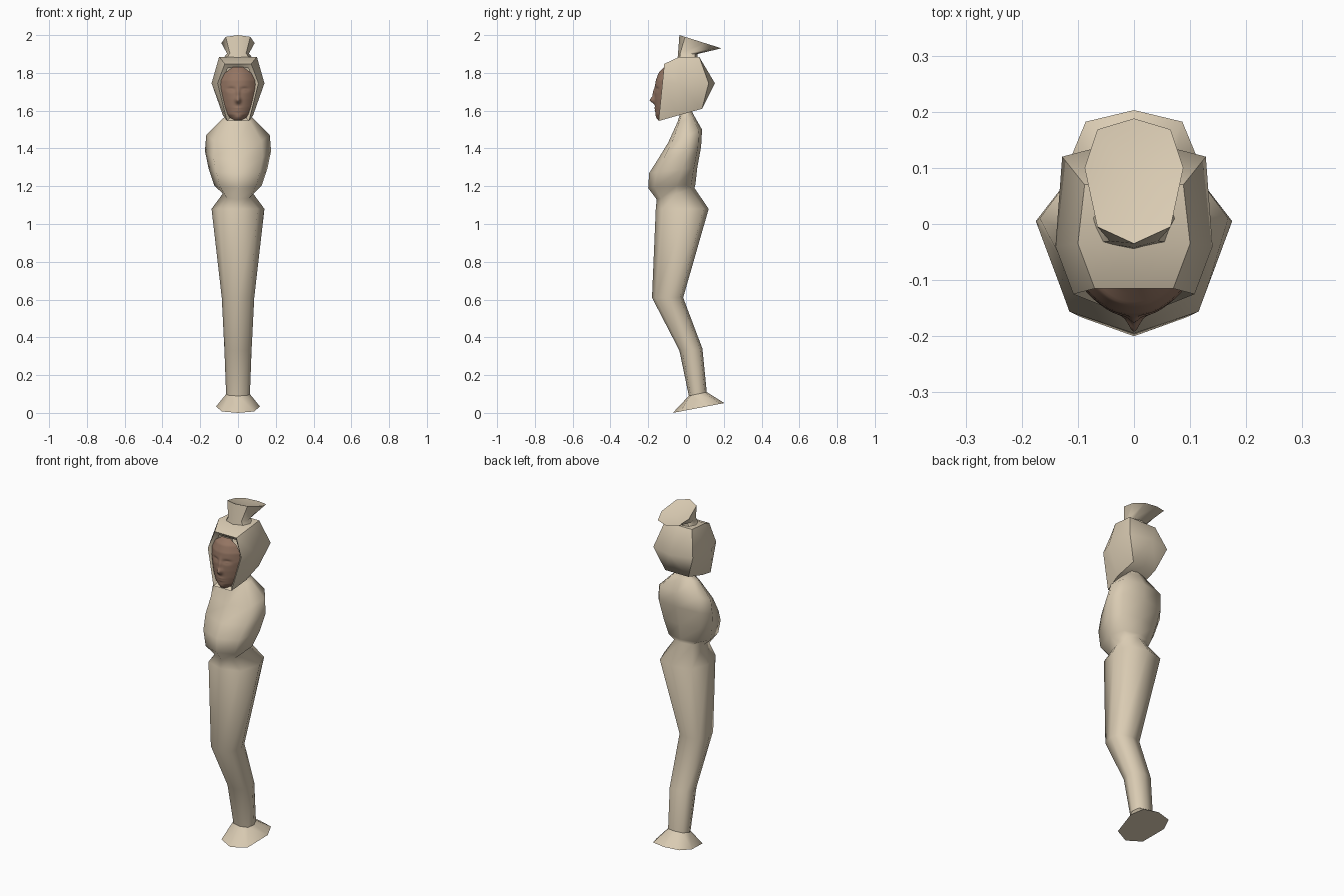
import bpy, bmesh, math
from mathutils import Vector

if "Cube" in bpy.data.objects:
    bpy.data.objects.remove(bpy.data.objects["Cube"])


def material(name, rgb):
    m = bpy.data.materials.new(name)
    m.diffuse_color = (*rgb, 1)
    m.use_nodes = True
    m.node_tree.nodes["Principled BSDF"].inputs["Base Color"].default_value = m.diffuse_color
    return m


CREAM = material("cream cloth", (0.70, 0.60, 0.45))
BROWN = material("brown skin", (0.30, 0.18, 0.125))


def make(name, bm, mat, angle=60):
    bmesh.ops.recalc_face_normals(bm, faces=bm.faces)
    me = bpy.data.meshes.new(name)
    bm.to_mesh(me)
    bm.free()
    me.materials.append(mat)
    ob = bpy.data.objects.new(name, me)
    bpy.context.collection.objects.link(ob)
    me.polygons.foreach_set("use_smooth", [True] * len(me.polygons))
    me.set_sharp_from_angle(angle=math.radians(angle))
    return ob


def skin(bm, rings):
    """Bridge successive closed rings of points with quads."""
    vs = [[bm.verts.new(p) for p in r] for r in rings]
    for a, b in zip(vs, vs[1:]):
        n = len(a)
        for i in range(n):
            bm.faces.new((a[i], a[(i + 1) % n], b[(i + 1) % n], b[i]))
    return vs


def fan(bm, ring, centre):
    c = bm.verts.new(centre)
    for i, v in enumerate(ring):
        bm.faces.new((v, ring[(i + 1) % len(ring)], c))


def section(w, yf, zf, yb, zb, yc):
    """Eight-sided tilted ring: front and back points, widest at depth yc."""
    pts = []
    for i in range(8):
        a = math.radians(45 * i)
        x, c = w * math.sin(a), -math.cos(a)
        y = yc + (c * (yb - yc) if c > 0 else -c * (yf - yc))
        if i % 2:
            x *= 1.05
            y = yc + (y - yc) * 1.1
        pts.append((x, y, zf + (zb - zf) * (y - yf) / (yb - yf)))
    return pts


# Body: joined legs, hips, chest and neck as one loft
# half width, front y, front z, back y, back z, widest y
body = [
    (0.063, 0.015, 0.09, 0.110, 0.11, 0.06),
    (0.072, -0.035, 0.33, 0.087, 0.34, 0.03),
    (0.086, -0.180, 0.61, -0.015, 0.61, -0.09),
    (0.140, -0.160, 1.08, 0.120, 1.08, 0.00),
    (0.080, -0.155, 1.13, 0.045, 1.19, -0.05),
    (0.125, -0.200, 1.19, 0.050, 1.21, -0.05),
    (0.155, -0.195, 1.27, 0.060, 1.30, -0.02),
    (0.175, -0.150, 1.34, 0.080, 1.41, 0.005),
    (0.168, -0.095, 1.43, 0.085, 1.50, 0.01),
    (0.085, -0.045, 1.54, 0.045, 1.57, 0.00),
    (0.045, -0.035, 1.57, 0.030, 1.60, 0.00),
    (0.045, -0.035, 1.64, 0.030, 1.64, 0.00),
]
bm = bmesh.new()
skin(bm, [section(*s) for s in body])
make("body", bm, CREAM, 75)

# Foot: flared base tilted down to the toe
bm = bmesh.new()
v = skin(bm, [section(0.063, 0.015, 0.09, 0.110, 0.11, 0.06),
              section(0.116, -0.070, 0.00, 0.203, 0.052, 0.11)])
bm.faces.new(v[-1])
make("foot", bm, CREAM)


# Hood: rings from the face opening to the back of the head
def hood_ring(wt, wm, wb, yt, ym, yb, zt, zb):
    zm = 1.745
    return [(0, yt, zt), (wt, yt, zt), (wm, ym, zm), (wb, yb, zb),
            (0, yb, zb), (-wb, yb, zb), (-wm, ym, zm), (-wt, yt, zt)]


bm = bmesh.new()
v = skin(bm, [
    hood_ring(0.055, 0.085, 0.045, -0.095, -0.10, -0.125, 1.825, 1.56),
    hood_ring(0.070, 0.108, 0.058, -0.115, -0.125, -0.145, 1.848, 1.545),
    hood_ring(0.100, 0.140, 0.080, -0.035, -0.040, -0.040, 1.885, 1.575),
    hood_ring(0.088, 0.128, 0.075, 0.070, 0.120, 0.085, 1.885, 1.61),
])
fan(bm, v[-1], (0, 0.153, 1.745))
make("hood", bm, CREAM, 50)

# Topknot: funnel leaning backwards with a sunken top
bm = bmesh.new()
v = skin(bm, [section(0.085, -0.045, 1.87, 0.06, 1.87, 0.01),
              section(0.058, -0.042, 1.905, 0.06, 1.90, 0.01),
              section(0.088, -0.035, 2.00, 0.188, 1.93, 0.10)])
fan(bm, v[-1], (0, 0.08, 1.945))
make("topknot", bm, CREAM, 50)

# Face: curved mask following a side profile, with nose, eyes and lips
# z, front y, half width, edge y
profile = [(1.832, -0.115, 0.025, -0.11), (1.80, -0.145, 0.070, -0.11),
           (1.76, -0.160, 0.090, -0.11), (1.71, -0.166, 0.094, -0.11),
           (1.66, -0.166, 0.088, -0.11), (1.62, -0.163, 0.078, -0.115),
           (1.58, -0.160, 0.060, -0.12), (1.55, -0.145, 0.028, -0.125)]


def sample(z):
    for a, b in zip(profile, profile[1:]):
        if z >= b[0] - 1e-6:
            t = (a[0] - z) / (a[0] - b[0])
            return [p + (q - p) * t for p, q in zip(a[1:], b[1:])]


def bump(x, z, cx, cz, sx, sz):
    return math.exp(-((x - cx) / sx) ** 2 - ((z - cz) / sz) ** 2)


ROWS, COLS = 56, 32
bm = bmesh.new()
grid = []
for r in range(ROWS + 1):
    z = 1.832 - 0.282 * r / ROWS
    front, w, edge = sample(z)
    row = []
    for c in range(COLS + 1):
        u = 2 * c / COLS - 1
        x = w * u
        y = edge + (front - edge) * (1 - abs(u) ** 2.2)
        y -= 0.024 * bump(x, z, 0, 1.655, 0.013, 0.016)       # nose tip
        y -= 0.010 * bump(x, z, 0, 1.69, 0.009, 0.03)         # nose bridge
        y -= 0.006 * bump(x, z, 0, 1.607, 0.022, 0.012)       # lips
        y += 0.005 * bump(x, z, 0, 1.607, 0.024, 0.003)       # mouth line
        y -= 0.006 * bump(x, z, 0, 1.565, 0.020, 0.012)       # chin
        for s in (-1, 1):
            y += 0.009 * bump(x, z, s * 0.036, 1.713, 0.022, 0.011)   # sockets
            y -= 0.005 * bump(x, z, s * 0.036, 1.71, 0.012, 0.005)    # eyelids
        row.append(bm.verts.new((x, y, z)))
    grid.append(row)
for a, b in zip(grid, grid[1:]):
    for i in range(COLS):
        bm.faces.new((a[i], a[i + 1], b[i + 1], b[i]))
make("face", bm, BROWN, 80)
